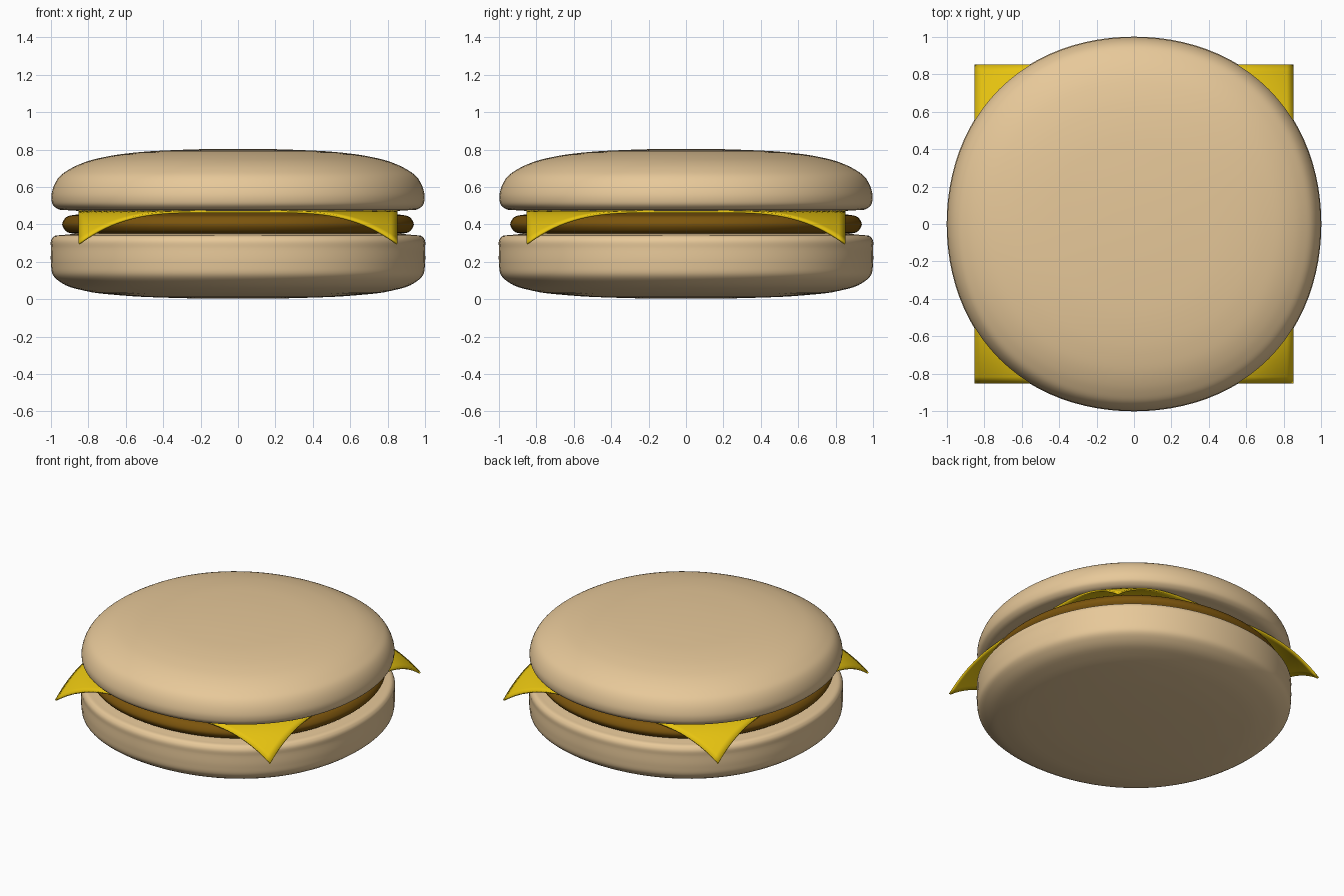
import bpy, bmesh, math
from mathutils import Vector

if "Cube" in bpy.data.objects:
    bpy.data.objects.remove(bpy.data.objects["Cube"])

SEGMENTS = 96


def material(name, rgb):
    mat = bpy.data.materials.new(name)
    mat.diffuse_color = (*rgb, 1.0)
    mat.use_nodes = True
    mat.node_tree.nodes["Principled BSDF"].inputs["Base Color"].default_value = mat.diffuse_color
    return mat


def finish(name, bm, mat):
    bmesh.ops.recalc_face_normals(bm, faces=bm.faces)
    mesh = bpy.data.meshes.new(name)
    bm.to_mesh(mesh)
    bm.free()
    mesh.materials.append(mat)
    mesh.polygons.foreach_set("use_smooth", [True] * len(mesh.polygons))
    obj = bpy.data.objects.new(name, mesh)
    bpy.context.collection.objects.link(obj)
    return obj


def smooth_profile(points, steps=5):
    """Catmull-Rom curve through (radius, z) points, mirrored over the axis at both ends."""
    p = [Vector(q) for q in points]
    p = [Vector((-p[1].x, p[1].y))] + p + [Vector((-p[-2].x, p[-2].y))]
    out = []
    for a, b, c, d in zip(p, p[1:], p[2:], p[3:]):
        # tangents scaled to the chord lengths avoid overshoot
        l0, l1, l2 = (b - a).length, (c - b).length, (d - c).length
        m1 = ((b - a) / l0 * l1 + (c - b) / l1 * l0) / (l0 + l1) * l1
        m2 = ((c - b) / l1 * l2 + (d - c) / l2 * l1) / (l1 + l2) * l1
        for i in range(steps):
            t = i / steps
            out.append(b * (2*t**3 - 3*t**2 + 1) + m1 * (t**3 - 2*t**2 + t)
                       + c * (3*t**2 - 2*t**3) + m2 * (t**3 - t**2))
    return out + [p[-2]]


def round_slab(name, points, mat):
    """Slightly squarish turned body, closed at both poles."""
    prof = smooth_profile(points)
    bm = bmesh.new()
    bottom = bm.verts.new((0, 0, prof[0].y))
    top = bm.verts.new((0, 0, prof[-1].y))
    rings = []
    for r, z in prof[1:-1]:
        ring = []
        for i in range(SEGMENTS):
            a = 2 * math.pi * i / SEGMENTS
            k = r * (1 + 0.0105 * (1 - math.cos(4 * a)))
            ring.append(bm.verts.new((k * math.cos(a), k * math.sin(a), z)))
        rings.append(ring)
    for i in range(SEGMENTS):
        j = (i + 1) % SEGMENTS
        bm.faces.new((bottom, rings[0][j], rings[0][i]))
        bm.faces.new((top, rings[-1][i], rings[-1][j]))
        for lo, hi in zip(rings, rings[1:]):
            bm.faces.new((lo[i], lo[j], hi[j], hi[i]))
    return finish(name, bm, mat)


bun = material("bun", (0.80, 0.58, 0.32))
meat = material("meat", (0.20, 0.09, 0.004))
yellow = material("cheese", (0.80, 0.55, 0.005))

# Bottom bun: gently domed underside, straight wall, tight top edge
round_slab("bottom_bun", [
    (0, 0.003), (0.35, 0.007), (0.62, 0.02), (0.82, 0.045), (0.94, 0.085),
    (0.99, 0.13), (1.0, 0.19), (1.0, 0.27), (0.998, 0.318), (0.985, 0.335),
    (0.94, 0.343), (0.6, 0.345), (0, 0.345)], bun)

# Patty
round_slab("patty", [
    (0, 0.345), (0.6, 0.345), (0.86, 0.348), (0.92, 0.364), (0.94, 0.40),
    (0.92, 0.437), (0.86, 0.453), (0.6, 0.457), (0, 0.457)], meat)

# Top bun
round_slab("top_bun", [
    (0, 0.474), (0.6, 0.474), (0.9, 0.475), (0.965, 0.483), (0.99, 0.505),
    (0.998, 0.54), (0.99, 0.59), (0.955, 0.655), (0.90, 0.695), (0.82, 0.732),
    (0.70, 0.763), (0.56, 0.783), (0.32, 0.798), (0, 0.804)], bun)

# Cheese: square slice whose corners droop past the patty
bm = bmesh.new()
bmesh.ops.create_grid(bm, x_segments=48, y_segments=48, size=0.853)
for v in bm.verts:
    over = max(0.0, v.co.xy.length - 0.88) / 0.326
    v.co.z = 0.473 - 0.172 * over ** 2
cheese = finish("cheese_slice", bm, yellow)
for v in cheese.data.polygons[:1]:
    offset = -1.0 if v.normal.z > 0 else 1.0
solid = cheese.modifiers.new("thickness", "SOLIDIFY")
solid.thickness = 0.012
solid.offset = offset

for obj in bpy.context.collection.objects:
    obj.select_set(True)
    bpy.context.view_layer.objects.active = obj
bpy.ops.object.shade_smooth_by_angle(angle=math.radians(40))
